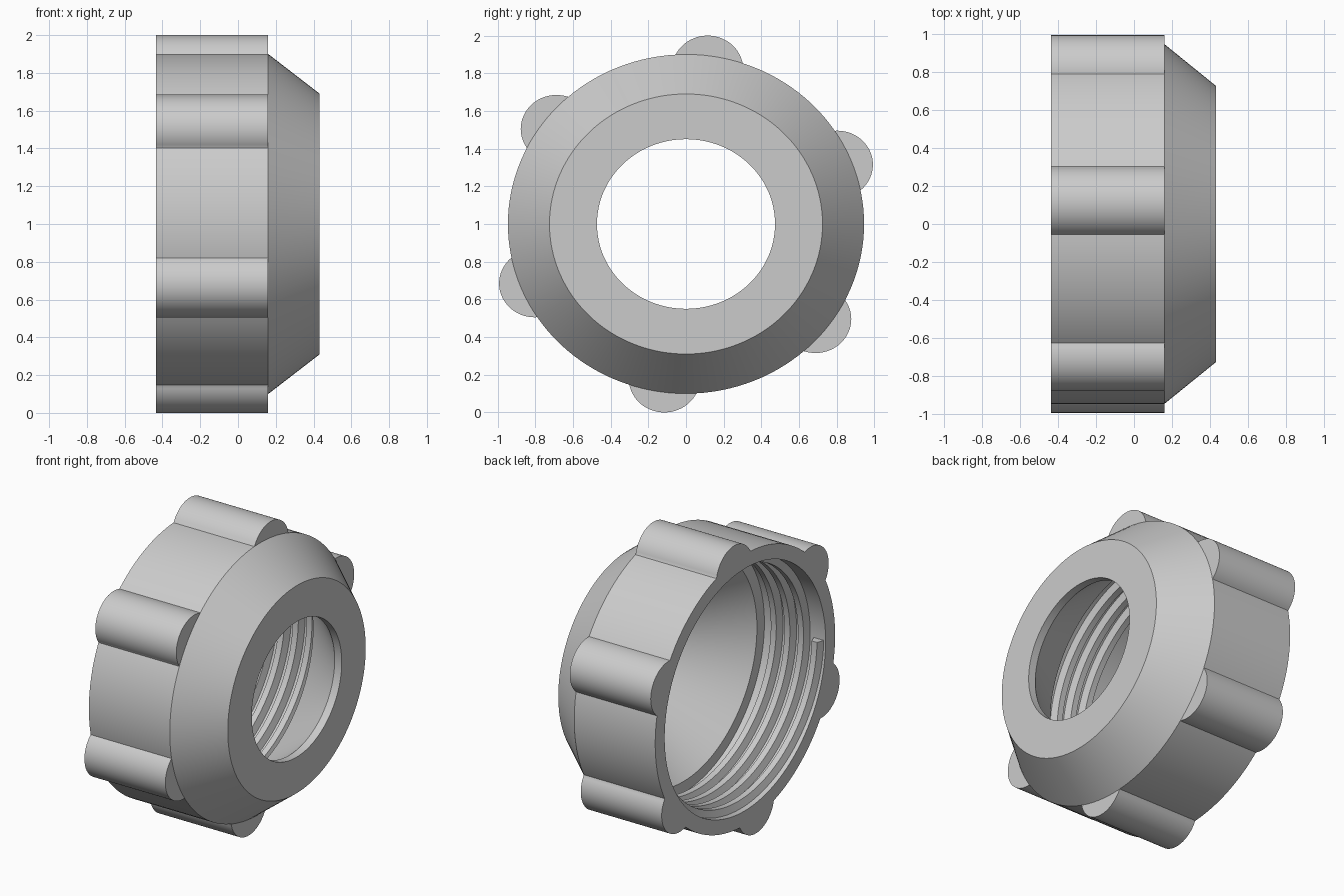
import bpy
import bmesh
from math import sin, cos, pi, radians, hypot, atan2

STRETCH = 1.05          # ring is slightly wider in y than in z
SEGMENTS = 128
BACK, STEP, FRONT = -0.435, 0.16, 0.432
OUTER, BORE = 0.9, 0.805

cube = bpy.data.objects.get("Cube")
if cube:
    bpy.data.objects.remove(cube, do_unlink=True)

# Single plain grey
grey = bpy.data.materials.new("plain_grey")
grey.use_nodes = True
colour = (0.6, 0.6, 0.6, 1)
grey.diffuse_color = colour
grey.node_tree.nodes["Principled BSDF"].inputs["Base Color"].default_value = colour


def place(x, r, a):
    """Point at distance r from the axis, angle a measured from the top towards +y."""
    return (x, STRETCH * r * sin(a), 1 + r * cos(a))


def skin(name, sections, loop, caps):
    """Join closed sections with quads, either into a ring or capped at both ends."""
    bm = bmesh.new()
    rows = [[bm.verts.new(p) for p in s] for s in sections]
    pairs = list(zip(rows, rows[1:]))
    if loop:
        pairs.append((rows[-1], rows[0]))
    for a, b in pairs:
        for i in range(len(a)):
            j = (i + 1) % len(a)
            bm.faces.new((a[i], a[j], b[j], b[i]))
    if caps:
        bm.faces.new(rows[0])
        bm.faces.new(rows[-1])
    bmesh.ops.recalc_face_normals(bm, faces=bm.faces)
    mesh = bpy.data.meshes.new(name)
    bm.to_mesh(mesh)
    bm.free()
    mesh.materials.append(grey)
    obj = bpy.data.objects.new(name, mesh)
    bpy.context.collection.objects.link(obj)
    bpy.ops.object.select_all(action="DESELECT")
    obj.select_set(True)
    bpy.context.view_layer.objects.active = obj
    bpy.ops.object.shade_smooth_by_angle(angle=radians(25))
    return obj


# Nut body: threaded bore, shoulder, inner cone, short lip and outer chamfer
profile = [(BACK, OUTER), (STEP, OUTER), (FRONT, 0.69), (FRONT, 0.45),
           (0.38, 0.45), (0.015, 0.73), (0.015, BORE), (BACK, BORE)]
skin("nut_body",
     [[place(x, r, 2 * pi * i / SEGMENTS) for x, r in profile] for i in range(SEGMENTS)],
     loop=True, caps=False)

# Six rounded grip lobes, trimmed to the body's outer wall
for k in range(6):
    angle = radians(7.6 + 60 * k)
    outline = []
    for i in range(64):
        t = 2 * pi * i / 64
        u = 0.827 * sin(angle) + 0.18 * sin(t)
        v = 0.827 * cos(angle) + 0.18 * cos(t)
        outline.append((max(hypot(u, v), OUTER - 0.005), atan2(u, v)))
    skin(f"grip_lobe_{k + 1}",
         [[place(x, r, a) for r, a in outline] for x in (BACK, STEP)],
         loop=False, caps=True)

# Internal helical thread
PITCH, TURNS, START = 0.1, 3.6, -0.385
tooth = [(-0.04, BORE + 0.01), (-0.02, 0.76), (0.02, 0.76), (0.04, BORE + 0.01)]
steps = int(TURNS * SEGMENTS)
sections = []
for i in range(steps + 1):
    turn = i / SEGMENTS
    sections.append([place(START + PITCH * turn + dx, r, -pi / 2 - 2 * pi * turn)
                     for dx, r in tooth])
skin("inner_thread", sections, loop=False, caps=True)
